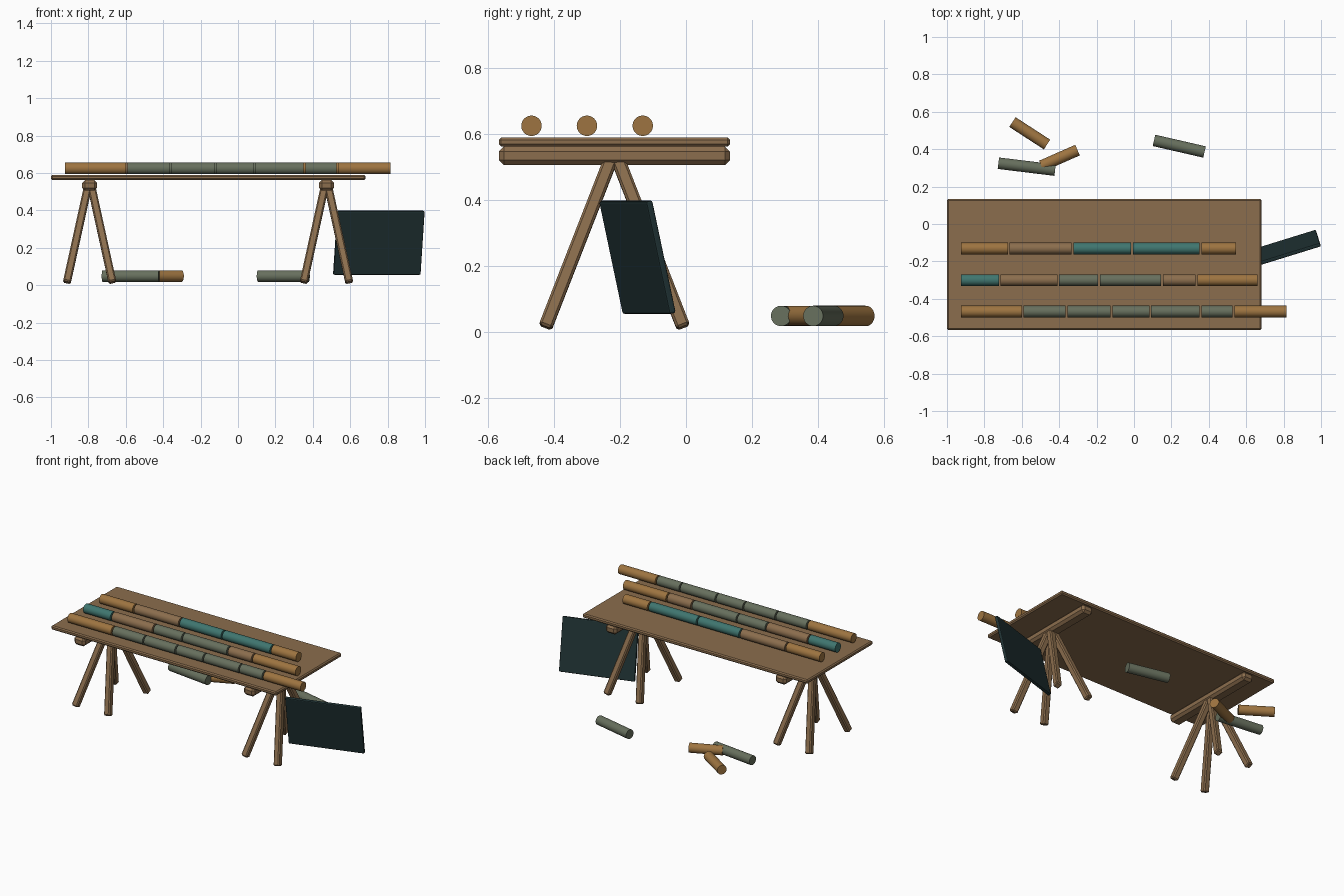
import bpy
import math
from mathutils import Vector

cube = bpy.data.objects.get("Cube")
if cube:
    bpy.data.objects.remove(cube)


def material(name, rgb):
    m = bpy.data.materials.new(name)
    m.use_nodes = True
    m.diffuse_color = (*rgb, 1)
    m.node_tree.nodes["Principled BSDF"].inputs["Base Color"].default_value = (*rgb, 1)
    return m


wood = material("brown wood", (0.26, 0.155, 0.075))
amber = material("amber wood", (0.34, 0.175, 0.052))
grey = material("grey green", (0.135, 0.16, 0.11))
teal = material("teal", (0.05, 0.18, 0.16))
dark = material("dark slate", (0.014, 0.032, 0.034))


def box(name, centre, size, mat, bevel, segments=1):
    """Box with chamfered or rounded edges."""
    bpy.ops.mesh.primitive_cube_add(size=1, location=centre)
    ob = bpy.context.object
    ob.name = name
    ob.scale = size
    bpy.ops.object.transform_apply(location=False, rotation=False, scale=True)
    mod = ob.modifiers.new("edges", "BEVEL")
    mod.width = bevel
    mod.segments = segments
    ob.data.materials.append(mat)
    return ob


def aim(ob, start, end):
    """Place an upright part along the line from start to end."""
    ob.location = (start + end) / 2
    ob.rotation_mode = "QUATERNION"
    ob.rotation_quaternion = Vector((0, 0, 1)).rotation_difference(end - start)


def log(name, start, end, mat):
    a, b = Vector(start), Vector(end)
    bpy.ops.mesh.primitive_cylinder_add(vertices=24, radius=0.031, depth=(b - a).length)
    ob = bpy.context.object
    ob.name = name
    ob.data.materials.append(mat)
    aim(ob, a, b)
    bpy.ops.object.shade_smooth_by_angle(angle=math.radians(40))


# Table board
mid_y = -0.217
box("table_top", (-0.159, mid_y, 0.576), (1.682, 0.7, 0.027), wood, 0.007)

# Two trestles: a chamfered beam on four splayed legs
for side, x in (("right", -0.793), ("left", 0.473)):
    box(side + "_trestle_beam", (x, mid_y, 0.534), (0.08, 0.7, 0.056), wood, 0.015)
    for sx in (-1, 1):
        for sy in (-1, 1):
            foot = Vector((x + sx * 0.122, mid_y + sy * 0.209, 0.015))
            top = Vector((x + sx * 0.01, mid_y + sy * 0.01, 0.525))
            leg = box(side + "_trestle_leg", (0, 0, 0),
                      (0.042, 0.042, (top - foot).length), wood, 0.007)
            aim(leg, foot, top)

# Rows of cut lengths on the board: (end x, material), with small gaps
rows = {
    "front": (-0.468, [(-0.595, amber), (-0.36, grey), (-0.12, grey), (0.087, grey),
                       (0.355, grey), (0.532, grey), (0.82, amber)]),
    "middle": (-0.3, [(-0.718, teal), (-0.405, wood), (-0.188, grey), (0.15, grey),
                      (0.335, wood), (0.665, amber)]),
    "back": (-0.131, [(-0.67, amber), (-0.328, wood), (-0.01, teal), (0.355, teal),
                      (0.55, amber)]),
}
for name, (y, pieces) in rows.items():
    x = -0.93
    for end, mat in pieces:
        log(name + "_row_piece", (x + 0.005, y, 0.625), (end - 0.005, y, 0.625), mat)
        x = end

# Loose pieces on the ground
z = 0.049
log("loose_amber_piece", (-0.65, 0.545, z), (-0.465, 0.425, z), amber)
log("loose_grey_piece", (-0.725, 0.325, z), (-0.422, 0.288, z), grey)
log("loose_crossing_piece", (-0.495, 0.31, z), (-0.302, 0.395, z), amber)
log("loose_far_piece", (0.107, 0.447, z), (0.377, 0.385, z), grey)

# Dark panel leaning beside the left trestle
panel = box("leaning_panel", (0.753, -0.147, 0.227), (0.487, 0.021, 0.349), dark, 0.006, 2)
panel.rotation_euler = (math.radians(12.4), 0, math.radians(17.2))
